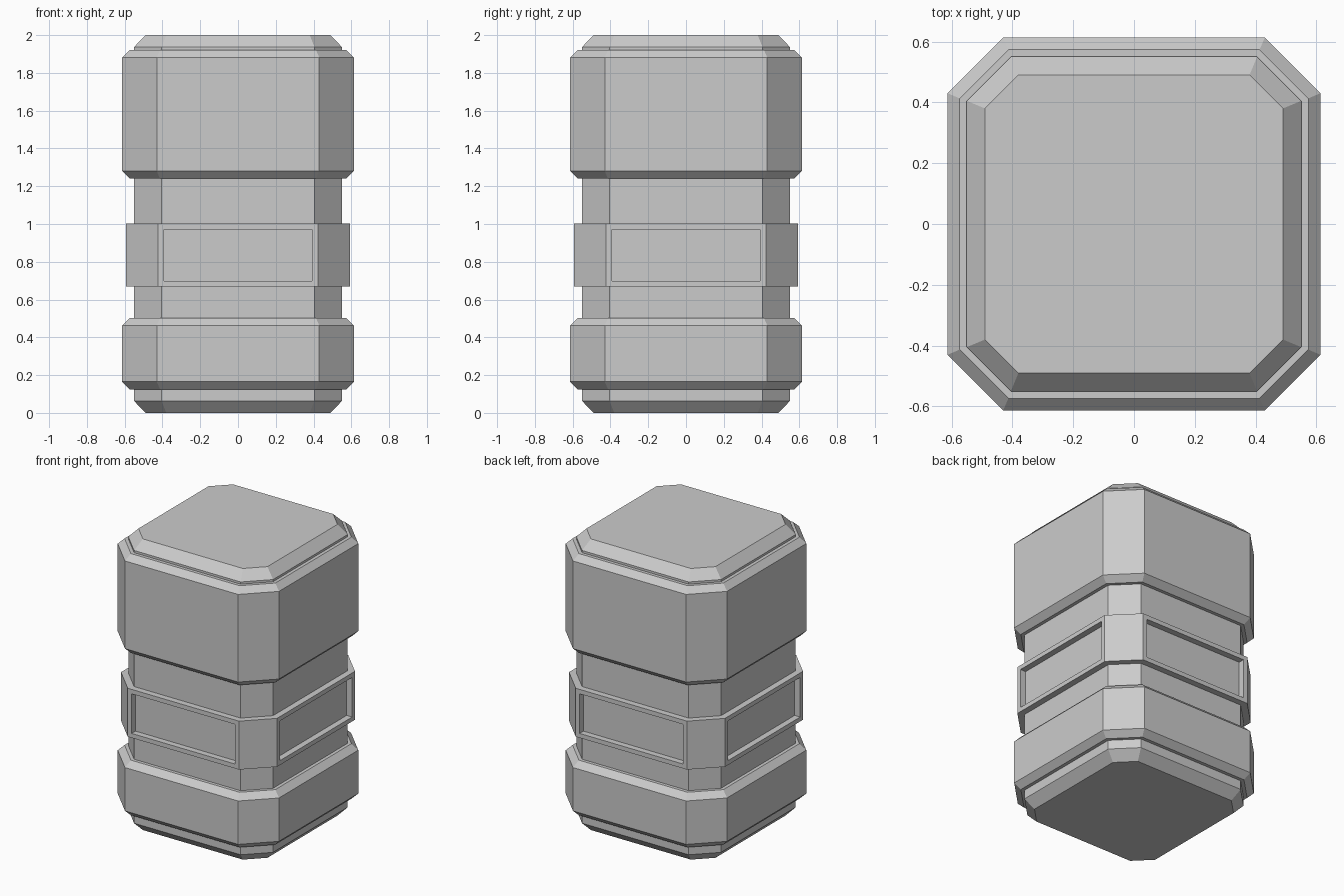
import bpy, bmesh

if "Cube" in bpy.data.objects:
    bpy.data.objects.remove(bpy.data.objects["Cube"])


def ring(bm, half, flat, z):
    """Square outline with cut corners at height z."""
    pts = [(flat, -half), (half, -flat), (half, flat), (flat, half),
           (-flat, half), (-half, flat), (-half, -flat), (-flat, -half)]
    return [bm.verts.new((x, y, z)) for x, y in pts]


def loft(name, sections, panel=None):
    """Skin a stack of (half, flat, z) outlines; panel = (inset, depth) recesses the four sides."""
    bm = bmesh.new()
    rings = [ring(bm, *s) for s in sections]
    for a, b in zip(rings, rings[1:]):
        for i in range(8):
            j = (i + 1) % 8
            bm.faces.new((a[i], a[j], b[j], b[i]))
    bm.faces.new(rings[0][::-1])
    bm.faces.new(rings[-1])
    bmesh.ops.recalc_face_normals(bm, faces=bm.faces)
    if panel:
        inset, depth = panel
        bm.normal_update()
        sides = [f for f in bm.faces
                 if max(abs(f.normal.x), abs(f.normal.y)) > 0.95]
        bmesh.ops.inset_individual(bm, faces=sides, thickness=inset)
        floors = bmesh.ops.extrude_discrete_faces(bm, faces=sides)["faces"]
        bm.normal_update()
        for f in floors:
            bmesh.ops.translate(bm, verts=f.verts, vec=f.normal * -depth)
    mesh = bpy.data.meshes.new(name)
    bm.to_mesh(mesh)
    bm.free()
    obj = bpy.data.objects.new(name, mesh)
    bpy.context.collection.objects.link(obj)
    return obj


def collar(name, z0, z1, edge=0.04):
    """Thick block with bevelled top and bottom rims."""
    return loft(name, [(0.573, 0.413, z0), (0.613, 0.43, z0 + edge),
                       (0.613, 0.43, z1 - edge), (0.573, 0.413, z1)])


# Inner body running the full height
loft("core", [(0.49, 0.38, 0), (0.55, 0.405, 0.063),
              (0.55, 0.405, 1.937), (0.49, 0.38, 2)])

# Heavy upper and lower blocks
collar("lower_block", 0.125, 0.503)
collar("upper_block", 1.24, 1.922)

# Middle band with a recessed panel on each side
loft("middle_band", [(0.593, 0.423, 0.669), (0.593, 0.423, 1.002)],
     panel=(0.043, 0.042))
